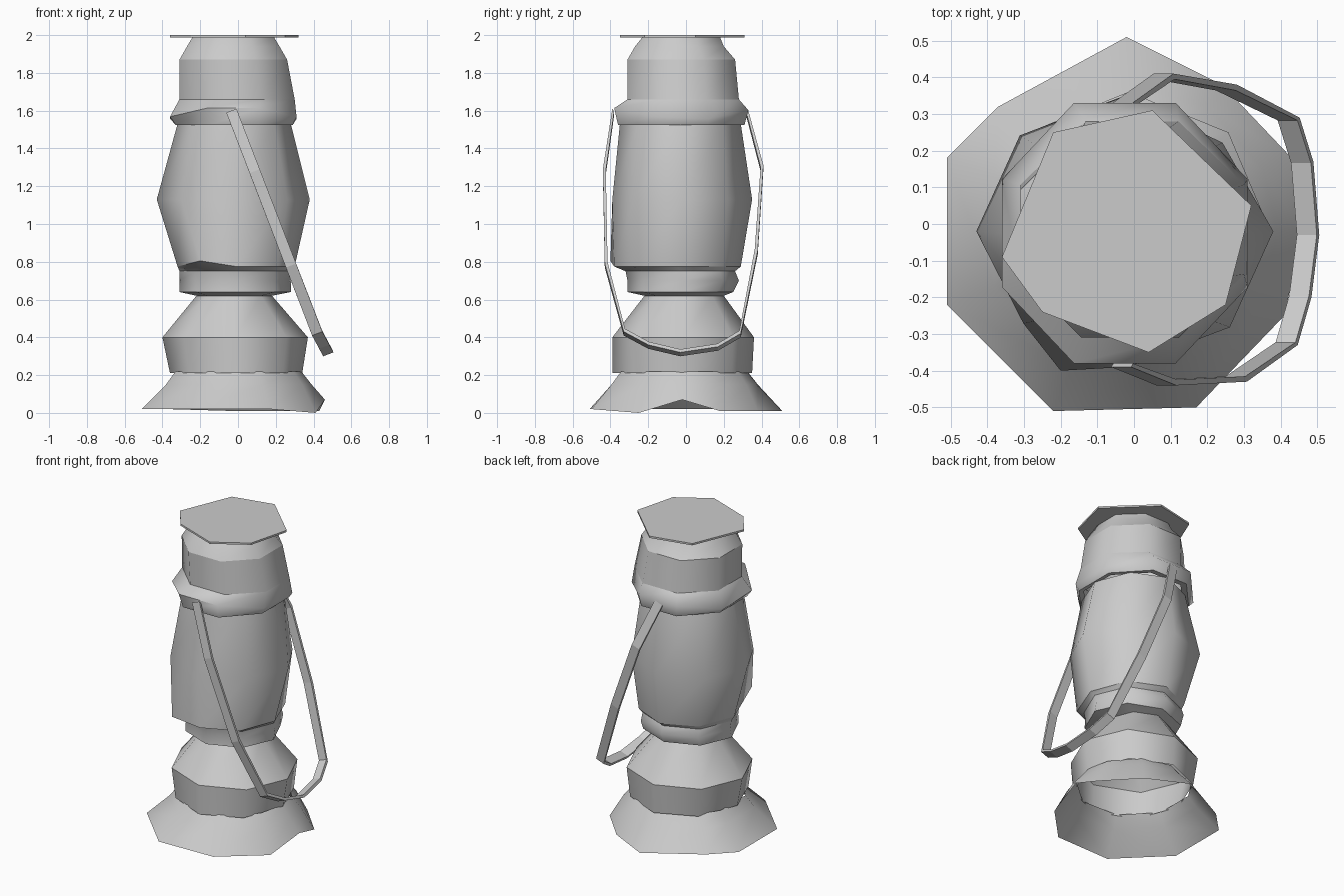
import bpy, bmesh, math
from mathutils import Vector

cube = bpy.data.objects.get("Cube")
if cube:
    bpy.data.objects.remove(cube)

GREY = (0.6, 0.6, 0.6, 1)
metal = bpy.data.materials.new("plain grey")
metal.use_nodes = True
metal.diffuse_color = GREY
metal.node_tree.nodes["Principled BSDF"].inputs["Base Color"].default_value = GREY


def ring(z, x0, x1, y0, y1, flat_front=False, sides=8):
    """Irregular octagon that fills the given extents."""
    turn = math.pi / sides if flat_front else 0
    grow = 1 / math.cos(turn)
    points = []
    for i in range(sides):
        a = turn + math.tau * i / sides
        points.append(Vector(((x0 + x1) / 2 + (x1 - x0) / 2 * grow * math.cos(a),
                              (y0 + y1) / 2 + (y1 - y0) / 2 * grow * math.sin(a), z)))
    return points


def loft(name, rings, cap_start=False, cap_end=False, smooth=True):
    """Skin a run of matching rings into one object."""
    bm = bmesh.new()
    loops = [[bm.verts.new(p) for p in r] for r in rings]
    count = len(loops[0])
    for low, high in zip(loops, loops[1:]):
        for i in range(count):
            j = (i + 1) % count
            bm.faces.new((low[i], low[j], high[j], high[i]))
    if cap_start:
        bm.faces.new(loops[0][::-1])
    if cap_end:
        bm.faces.new(loops[-1])
    if cap_start and cap_end:
        bmesh.ops.recalc_face_normals(bm, faces=bm.faces)
    mesh = bpy.data.meshes.new(name)
    bm.to_mesh(mesh)
    bm.free()
    mesh.materials.append(metal)
    obj = bpy.data.objects.new(name, mesh)
    bpy.context.collection.objects.link(obj)
    if smooth:
        bpy.ops.object.select_all(action="DESELECT")
        obj.select_set(True)
        bpy.context.view_layer.objects.active = obj
        bpy.ops.object.shade_smooth_by_angle(angle=math.radians(60))


# Flared foot, dented and lifted on its left side, open underneath
rim = [Vector(p) for p in (
    (0.46, -0.02, 0.07), (0.43, 0.18, 0.01), (0.24, 0.38, 0.01), (-0.02, 0.51, 0.01),
    (-0.37, 0.32, 0.02), (-0.51, 0.18, 0.02), (-0.51, -0.22, 0.02),
    (-0.22, -0.51, 0.02), (0.17, -0.5, 0.02), (0.41, -0.25, 0))]
center = Vector((-0.01, -0.02, 0))


def foot_ring(radius, z):
    ring_points = []
    for p in rim:
        out = (p - center).to_2d().normalized() * radius
        ring_points.append(Vector((center.x + out.x, center.y + out.y, z)))
    return ring_points


loft("foot", [rim, foot_ring(0.4, 0.15), foot_ring(0.345, 0.22)])

# Fuel tank and its sloping shoulder
tank_low = ring(0.21, -0.36, 0.34, -0.39, 0.35)
tank_high = ring(0.4, -0.4, 0.37, -0.39, 0.36)
neck = ring(0.62, -0.22, 0.18, -0.22, 0.2)
loft("fuel_tank", [tank_low, tank_high])
loft("tank_shoulder", [tank_high, neck])

# Burner collar
collar_low = ring(0.64, -0.31, 0.28, -0.31, 0.25)
collar_high = ring(0.75, -0.31, 0.28, -0.32, 0.26)
loft("collar_underside", [neck, collar_low])
loft("burner_collar", [collar_low, ring(0.7, -0.31, 0.28, -0.31, 0.28), collar_high])

# Globe, bulging at the middle, with one low corner pushed out
globe_low = ring(0.775, -0.32, 0.3, -0.38, 0.29)
globe_low[5] = Vector((-0.2, -0.4, 0.805))
globe_middle = ring(1.13, -0.43, 0.38, -0.39, 0.35)
globe_middle[1] -= Vector((0.02, 0.02, 0))
globe_middle[5] += Vector((0.01, 0.01, 0))
loft("globe_base", [collar_high, globe_low])
loft("globe", [globe_low, globe_middle, ring(1.53, -0.32, 0.28, -0.35, 0.29)])

# Hood, with its widest edge tipped up at front and back
hood_edge = ring(1.53, -0.36, 0.31, -0.38, 0.33, True)
for p in hood_edge:
    p.z += 0.22 * abs(p.y)
hood_low = ring(1.525, -0.33, 0.29, -0.36, 0.31, True)
hood_high = ring(1.66, -0.31, 0.3, -0.31, 0.28, True)
loft("hood_underside", [ring(1.53, -0.3, 0.26, -0.33, 0.27, True), hood_low])
loft("hood", [hood_low, hood_edge, hood_high])

# Chimney
chimney_high = ring(1.87, -0.31, 0.26, -0.31, 0.26, True)
loft("chimney", [hood_high, chimney_high])
loft("chimney_top", [chimney_high, ring(1.94, -0.27, 0.22, -0.27, 0.2, True),
                     ring(1.99, -0.24, 0.19, -0.23, 0.18, True)])

# Thin seven-sided lid
lid = [Vector((x, y, 2)) for x, y in (
    (0.32, 0.05), (0.05, 0.31), (-0.22, 0.25), (-0.36, -0.09),
    (-0.25, -0.24), (0.04, -0.35), (0.25, -0.22))]
loft("lid", [[p - Vector((0, 0, 0.012)) for p in lid], lid], True, True, smooth=False)

# Flat bail handle hanging to the left in a tilted plane, kinked out at the bottom
path = [(-0.39, 1.6), (-0.44, 1.28), (-0.43, 0.78), (-0.33, 0.42), (-0.2, 0.35),
        (-0.03, 0.31), (0.17, 0.34), (0.29, 0.41), (0.38, 0.85), (0.41, 1.3), (0.33, 1.59)]
slope = 0.385
across = Vector((1, 0, slope)).normalized() * 0.029
middle = Vector((slope * 0.55 - 0.04, -0.02, 1.05))
sections = []
for y, z in path:
    p = Vector(((1.6 - z) * slope - 0.035 + 0.15 * max(0, 0.42 - z), y, z))
    inward = (middle - p).normalized() * 0.018
    sections.append([p - across, p + across, p + across + inward, p - across + inward])
loft("handle", sections, True, True, smooth=False)
